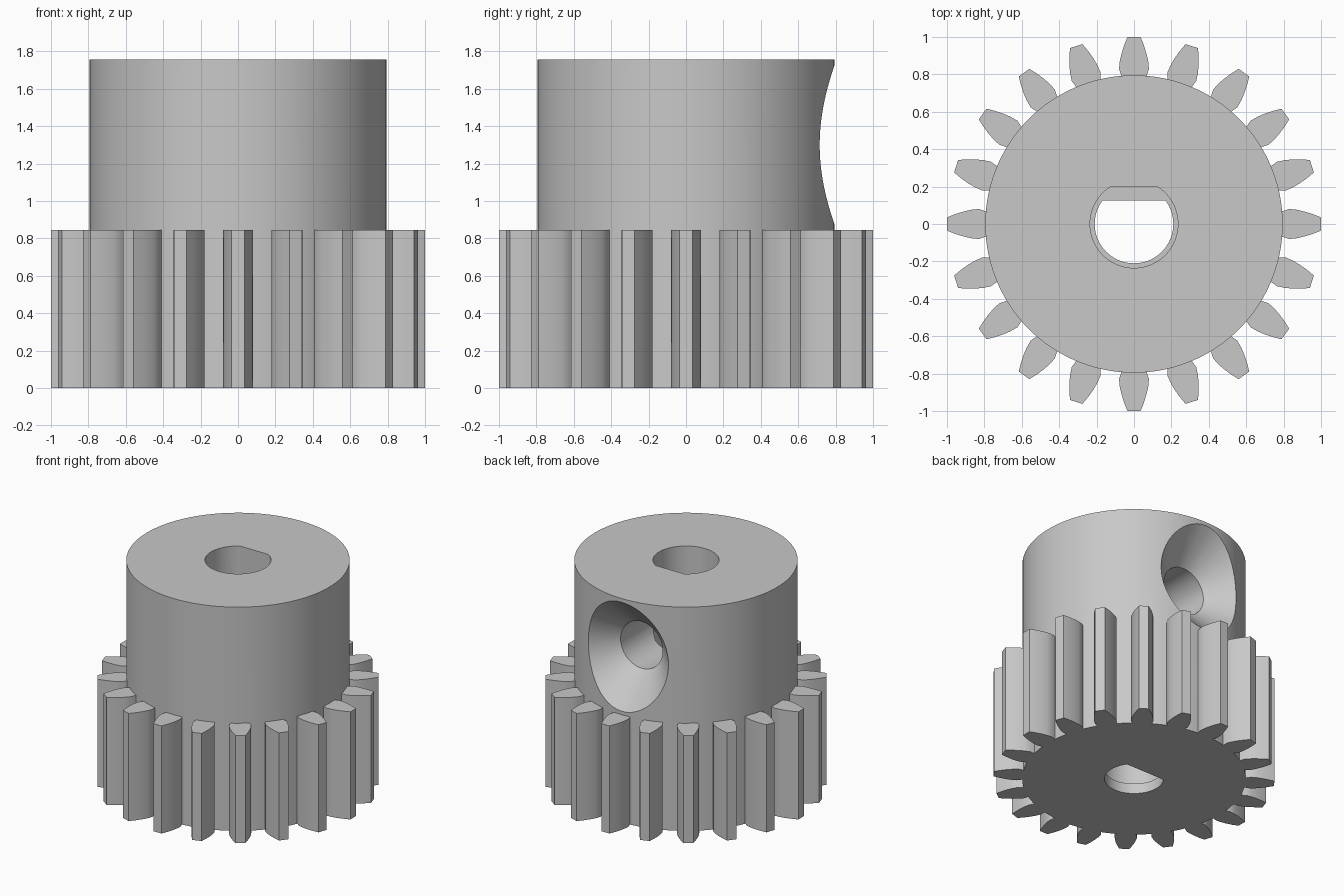
import bpy, bmesh, math
from mathutils import Matrix

HUB_R, HUB_H, GEAR_H, TEETH = 0.795, 1.757, 0.845, 20

cube = bpy.data.objects.get("Cube")
if cube:
    bpy.data.objects.remove(cube, do_unlink=True)

metal = bpy.data.materials.new("light_grey_metal")
metal.use_nodes = True
grey = (0.58, 0.58, 0.58, 1)
metal.diffuse_color = grey
metal.node_tree.nodes["Principled BSDF"].inputs["Base Color"].default_value = grey


def add_prism(bm, outline, z0, z1):
    """Extrude a closed counter-clockwise outline from z0 to z1."""
    face = bm.faces.new([bm.verts.new((x, y, z0)) for x, y in outline])
    top = bmesh.ops.extrude_face_region(bm, geom=[face])["geom"]
    for v in top:
        if isinstance(v, bmesh.types.BMVert):
            v.co.z = z1


def finish(name, bm):
    bmesh.ops.recalc_face_normals(bm, faces=bm.faces[:])
    mesh = bpy.data.meshes.new(name)
    bm.to_mesh(mesh)
    bm.free()
    mesh.materials.append(metal)
    obj = bpy.data.objects.new(name, mesh)
    bpy.context.scene.collection.objects.link(obj)
    return obj


def circle(r, n):
    return [(r * math.cos(math.tau * i / n), r * math.sin(math.tau * i / n)) for i in range(n)]


def d_shape(r, flat, n=72):
    """Circle cut straight across at y = flat."""
    start = math.pi - math.asin(flat / r)
    sweep = math.pi + 2 * math.asin(flat / r)
    return [(r * math.cos(start + sweep * i / n), r * math.sin(start + sweep * i / n))
            for i in range(n + 1)]


# Hub
bm = bmesh.new()
add_prism(bm, circle(HUB_R, 120), 0, HUB_H)
pinion = finish("pinion_gear", bm)

# Teeth: (radius, half width) down one flank, mirrored and repeated
flank = [(0.74, 0.064), (0.795, 0.069), (0.83, 0.08), (0.87, 0.076),
         (0.91, 0.067), (0.955, 0.053), (1.0, 0.035)]
tooth = [(r, -w) for r, w in flank] + [(r, w) for r, w in reversed(flank)]
bm = bmesh.new()
for k in range(TEETH):
    c, s = math.cos(math.tau * k / TEETH), math.sin(math.tau * k / TEETH)
    add_prism(bm, [(x * c - y * s, x * s + y * c) for x, y in tooth], 0, GEAR_H)
teeth = finish("teeth", bm)

# Stepped D-shaped shaft bore
bm = bmesh.new()
add_prism(bm, d_shape(0.21, 0.125), -0.2, 0.3)
lower_bore = finish("lower_bore_cutter", bm)
bm = bmesh.new()
add_prism(bm, d_shape(0.235, 0.2), 0.08, 2)
upper_bore = finish("upper_bore_cutter", bm)

# Countersunk screw hole in the back, turned from a profile about z then laid along +y
bm = bmesh.new()
rings = []
for r, depth in [(0.183, 0.0), (0.183, 0.55), (0.433, 0.8)]:
    rings.append([bm.verts.new((x, y, depth)) for x, y in circle(r, 64)])
for a, b in zip(rings, rings[1:]):
    for i in range(64):
        j = (i + 1) % 64
        bm.faces.new((a[i], a[j], b[j], b[i]))
bm.faces.new(rings[0])
bm.faces.new(rings[-1])
bm.transform(Matrix.Translation((0, 0, 1.3)) @ Matrix.Rotation(-math.pi / 2, 4, "X"))
screw_hole = finish("screw_hole_cutter", bm)

# Join the teeth, cut the holes, then drop the helpers
helpers = [(teeth, "UNION"), (lower_bore, "DIFFERENCE"),
           (upper_bore, "DIFFERENCE"), (screw_hole, "DIFFERENCE")]
for helper, operation in helpers:
    helper.hide_render = True
    mod = pinion.modifiers.new(helper.name, "BOOLEAN")
    mod.operation, mod.solver, mod.object = operation, "EXACT", helper
bpy.context.view_layer.update()
graph = bpy.context.evaluated_depsgraph_get()
solid = bpy.data.meshes.new_from_object(pinion.evaluated_get(graph))
pinion.modifiers.clear()
pinion.data = solid
for helper, _ in helpers:
    bpy.data.objects.remove(helper, do_unlink=True)

# Smooth curved walls, crisp edges
for obj in bpy.context.selected_objects:
    obj.select_set(False)
pinion.select_set(True)
bpy.context.view_layer.objects.active = pinion
bpy.ops.object.shade_smooth_by_angle(angle=math.radians(25))
